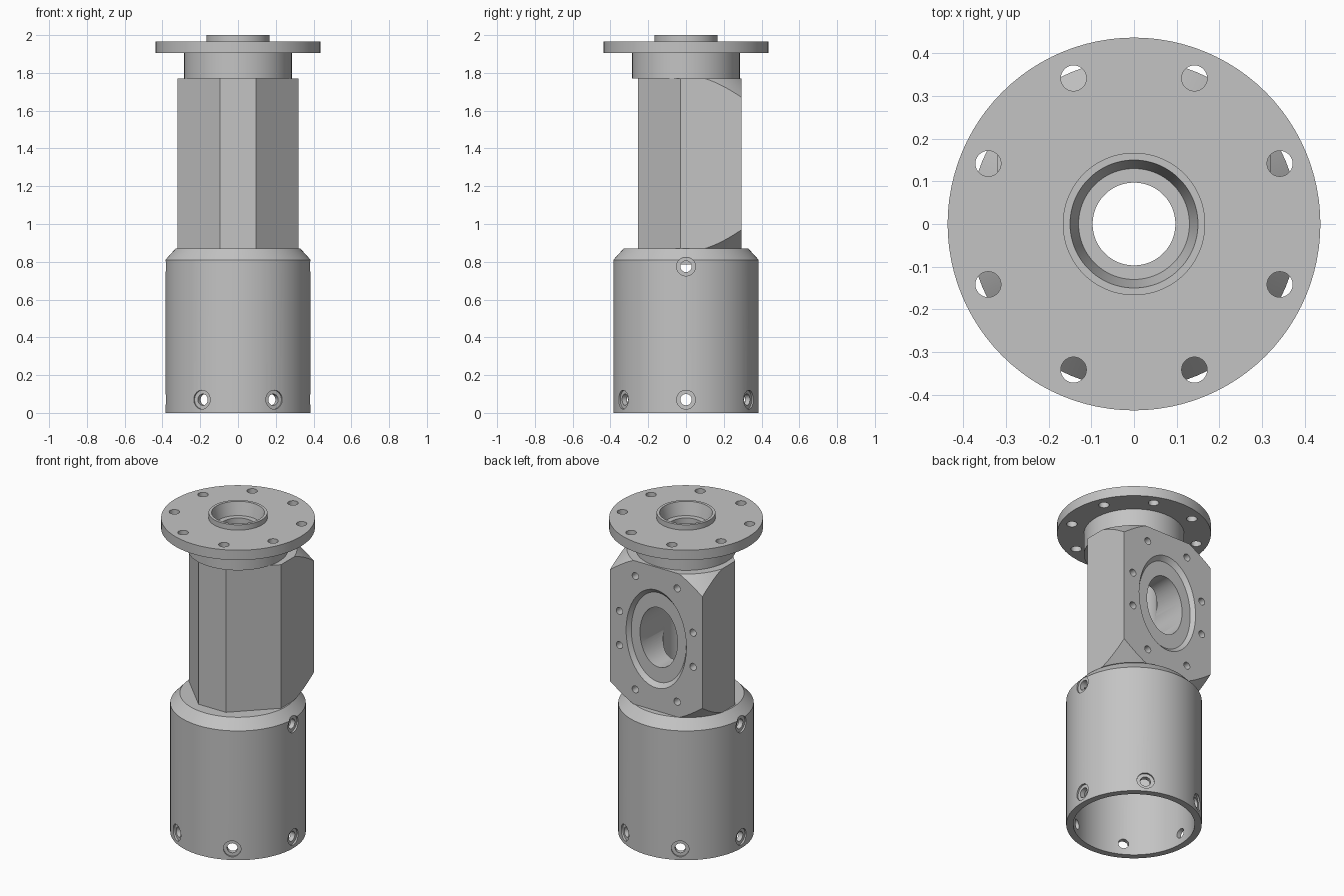
import bpy, bmesh, math
from mathutils import Matrix, Vector

cube = bpy.data.objects.get("Cube")
if cube:
    bpy.data.objects.remove(cube, do_unlink=True)

grey = bpy.data.materials.new("machined_grey")
grey.use_nodes = True
grey.diffuse_color = (0.55, 0.55, 0.55, 1)
grey.node_tree.nodes["Principled BSDF"].inputs["Base Color"].default_value = (0.55, 0.55, 0.55, 1)


def make_object(name, bm):
    bmesh.ops.recalc_face_normals(bm, faces=bm.faces)
    mesh = bpy.data.meshes.new(name)
    bm.to_mesh(mesh)
    bm.free()
    mesh.materials.append(grey)
    obj = bpy.data.objects.new(name, mesh)
    bpy.context.collection.objects.link(obj)
    return obj


def lathe(name, profile, steps=96):
    """Closed (radius, z) outline turned round the z axis."""
    bm = bmesh.new()
    rings = []
    for i in range(steps):
        a = math.tau * i / steps
        rings.append([bm.verts.new((r * math.cos(a), r * math.sin(a), z)) for r, z in profile])
    n = len(profile)
    for i in range(steps):
        a, b = rings[i], rings[(i + 1) % steps]
        for j in range(n):
            k = (j + 1) % n
            bm.faces.new((a[j], b[j], b[k], a[k]))
    return make_object(name, bm)


def cone(start, direction, r1, r2, depth, width=1.0, sides=28):
    """Tapered rod from start along direction; width squashes it sideways."""
    turn = Vector(direction).to_track_quat('Z', 'Y').to_matrix().to_4x4()
    if abs(direction[1]) > 0.99:
        turn = Matrix.Rotation(math.radians(-90), 4, 'X')
    place = (Matrix.Translation(start) @ turn @ Matrix.Diagonal((width, 1, 1, 1))
             @ Matrix.Translation((0, 0, depth / 2)))
    bm = bmesh.new()
    bmesh.ops.create_cone(bm, cap_ends=True, segments=sides, radius1=r1, radius2=r2,
                          depth=depth, matrix=place)
    return make_object("cutter", bm)


def combine(obj, other, operation='DIFFERENCE'):
    mod = obj.modifiers.new("cut", 'BOOLEAN')
    mod.operation, mod.solver, mod.object = operation, 'EXACT', other
    bpy.context.view_layer.objects.active = obj
    bpy.ops.object.modifier_apply(modifier=mod.name)
    bpy.data.objects.remove(other, do_unlink=True)


# Base sleeve: hollow tube with a chamfered, bored roof
sleeve = lathe("base_sleeve", [(0.345, 0), (0.385, 0), (0.385, 0.81), (0.33, 0.87),
                               (0.13, 0.87), (0.13, 0.785), (0.345, 0.785)])

# Screw holes with shallow counterbores: six low, two high
screws = [(60 * i, 0.07) for i in range(6)] + [(0, 0.775), (180, 0.775)]
for angle, z in screws:
    a = math.radians(angle)
    out = Vector((math.cos(a), math.sin(a), 0))
    up = Vector((0, 0, z))
    combine(sleeve, cone(out * 0.3 + up, out, 0.03, 0.03, 0.15))
    combine(sleeve, cone(out * 0.373 + up, out, 0.05, 0.05, 0.1))

# Body: faceted block, its far corners turned off by a cone at each end
half = [(0.095, -0.255), (0.32, -0.03), (0.32, 0.295)]
outline = half + [(-x, y) for x, y in reversed(half)]
bm = bmesh.new()
base = bm.faces.new([bm.verts.new((x, y, 0.87)) for x, y in outline])
top = bmesh.ops.extrude_face_region(bm, geom=[base])["geom"]
bmesh.ops.translate(bm, vec=(0, 0, 0.9), verts=[v for v in top if isinstance(v, bmesh.types.BMVert)])
body = make_object("valve_body", bm)
turned = lathe("cutter", [(0.13, 0.86), (0.325, 0.86), (0.5, 1.035), (0.5, 1.605),
                          (0.325, 1.78), (0.13, 1.78)], 128)
combine(body, turned, 'INTERSECT')

# Side port: oval recess with sloped rim, oval bore and eight blind bolt holes
PORT_Z = 1.32
BACK = (0, 1, 0)
combine(body, cone((0, 0.27, PORT_Z), BACK, 0.28, 0.334, 0.05, 0.68, 72))
combine(body, cone((0, 0, PORT_Z), BACK, 0.187, 0.187, 0.4, 0.695, 72))
for sx in (-1, 1):
    for sz in (-1, 1):
        for x, z in ((0.145, 0.355), (0.255, 0.107)):
            combine(body, cone((sx * x, 0.2, PORT_Z + sz * z), BACK, 0.022, 0.022, 0.2))

# Top flange with neck, raised lip and countersunk bore
flange = lathe("top_flange", [(0.097, 1.77), (0.285, 1.77), (0.285, 1.905), (0.437, 1.905),
                              (0.437, 1.967), (0.167, 1.967), (0.167, 2.0), (0.15, 2.0),
                              (0.13, 1.92), (0.097, 1.92)])
for i in range(8):
    a = math.radians(22.5 + 45 * i)
    combine(flange, cone((0.37 * math.cos(a), 0.37 * math.sin(a), 1.85), (0, 0, 1), 0.03, 0.03, 0.2))

# Smooth the turned surfaces, keep machined edges sharp
bpy.ops.object.select_all(action='DESELECT')
for obj in (sleeve, body, flange):
    obj.select_set(True)
bpy.context.view_layer.objects.active = body
bpy.ops.object.shade_smooth_by_angle(angle=math.radians(25))
